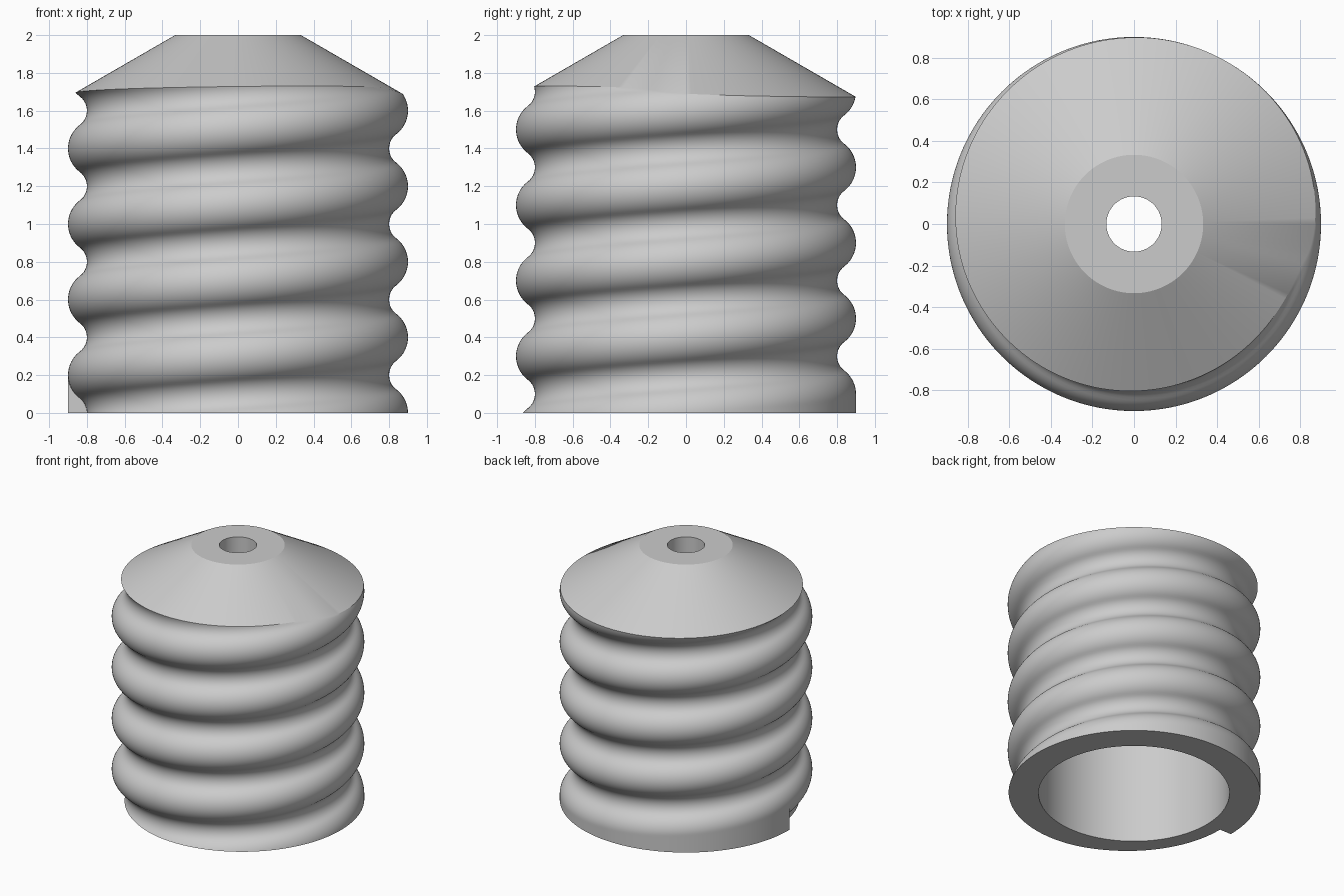
import bpy, bmesh, math

cube = bpy.data.objects.get("Cube")
if cube:
    bpy.data.objects.remove(cube, do_unlink=True)

PITCH, CREST, ROOT = 0.4, 0.9, 0.8
CREST_ARC, ROOT_ARC = 0.15, 0.1
COLUMNS, ROWS = 192, 150
TOP_R, TOP_Z = 0.333, 2.0
SLOPE = math.tan(math.radians(30))

# Hollow inside, from the rim of the top hole down to the open bottom
INNER = [(0.133, TOP_Z), (0.133, 1.8), (0.333, 1.8), (0.68, 1.6), (0.68, 0)]


def thread_radius(turn, z):
    """Rounded thread made of two tangent arcs, rising one pitch per turn."""
    offset = z / PITCH - turn
    d = abs(offset - round(offset)) * PITCH
    if d <= 0.12:
        return CREST - CREST_ARC + math.sqrt(CREST_ARC ** 2 - d * d)
    return ROOT + ROOT_ARC - math.sqrt(ROOT_ARC ** 2 - (PITCH / 2 - d) ** 2)


def shoulder_height(turn):
    """Height at which the thread runs into the cone."""
    low, high = 1.6, 1.8
    for _ in range(30):
        z = (low + high) / 2
        if z > TOP_Z - (thread_radius(turn, z) - TOP_R) * SLOPE:
            high = z
        else:
            low = z
    return low


def section(turn, skirt):
    """Closed wall section; the skirt drops straight from the first crest."""
    top = shoulder_height(turn)
    points = list(INNER)
    for i in range(ROWS + 1):
        z = top * i / ROWS
        under = skirt and z < (turn % 1) * PITCH
        points.append((CREST if under else thread_radius(turn, z), z))
    return points + [(TOP_R, TOP_Z)]


# Threaded body: sections swept round, with a step where the skirt ends
bm = bmesh.new()
rings = []
for i in range(COLUMNS + 1):
    turn = 0.5 + i / COLUMNS
    a = math.tau * turn
    rings.append([bm.verts.new((r * math.cos(a), r * math.sin(a), z))
                  for r, z in section(turn, turn >= 1)])
for i, ring in enumerate(rings):
    following = rings[(i + 1) % len(rings)]
    for j in range(len(ring)):
        k = (j + 1) % len(ring)
        bm.faces.new((ring[j], following[j], following[k], ring[k]))
bmesh.ops.remove_doubles(bm, verts=bm.verts, dist=0.00005)
bmesh.ops.dissolve_degenerate(bm, edges=bm.edges, dist=0.00005)
bmesh.ops.recalc_face_normals(bm, faces=bm.faces)

mesh = bpy.data.meshes.new("threaded_cap")
bm.to_mesh(mesh)
bm.free()
cap = bpy.data.objects.new("threaded_cap", mesh)
bpy.context.collection.objects.link(cap)

# Plain grey
grey = bpy.data.materials.new("light_grey")
grey.use_nodes = True
colour = (0.6, 0.6, 0.6, 1)
grey.diffuse_color = colour
grey.node_tree.nodes["Principled BSDF"].inputs["Base Color"].default_value = colour
mesh.materials.append(grey)

bpy.ops.object.select_all(action="DESELECT")
cap.select_set(True)
bpy.context.view_layer.objects.active = cap
bpy.ops.object.shade_smooth_by_angle(angle=math.radians(25))
